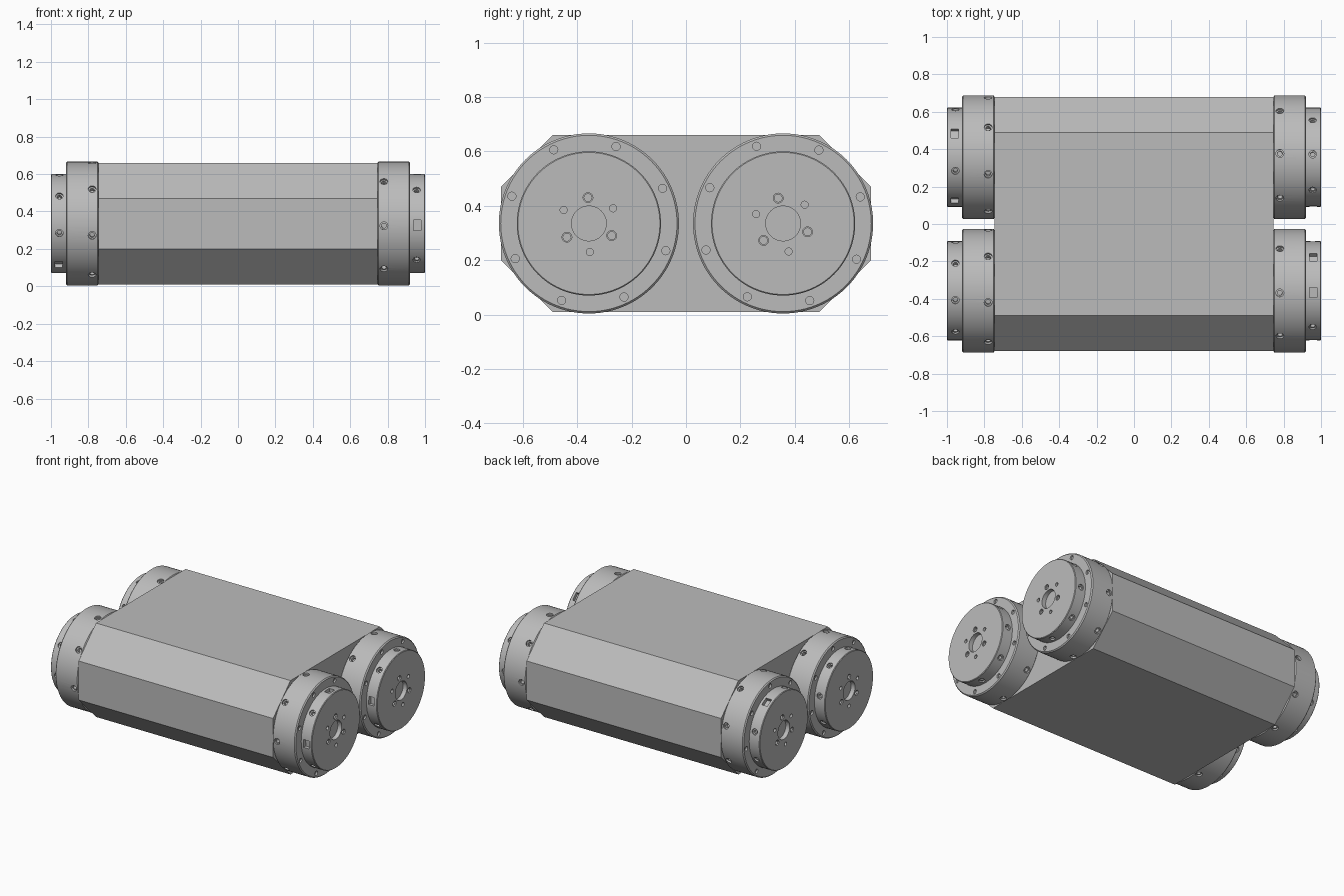
import bpy, bmesh
from math import sin, cos, pi, radians
from mathutils import Matrix, Vector

cube = bpy.data.objects.get("Cube")
if cube:
    bpy.data.objects.remove(cube)

grey = bpy.data.materials.new("machined_grey")
grey.use_nodes = True
COLOUR = (0.5, 0.5, 0.5, 1)
grey.diffuse_color = COLOUR
grey.node_tree.nodes["Principled BSDF"].inputs["Base Color"].default_value = COLOUR

MID_Z, HUB_Y = 0.335, 0.357
BODY_X, RING_X, HUB_X = 0.745, 0.92, 1.0
RING_R, HUB_R = 0.331, 0.265


def frame(origin, axis):
    """Matrix whose local z runs along axis, starting at origin."""
    axis = Vector(axis)
    side = Vector((1, 0, 0)) if abs(axis.x) < 0.5 else Vector((0, 1, 0))
    across = axis.cross(side)
    m = Matrix((across.cross(axis), across, axis)).transposed()
    if m.determinant() < 0:
        m.col[0] = -m.col[0]
    return Matrix.Translation(origin) @ m.to_4x4()


def lathe(bm, profile, matrix, sides):
    """Closed solid of revolution from (radius, height) points."""
    rings = []
    for r, h in profile:
        rings.append([bm.verts.new(matrix @ Vector((r * cos(2 * pi * i / sides),
                      r * sin(2 * pi * i / sides), h))) for i in range(sides)])
    faces = [bm.faces.new(rings[0]), bm.faces.new(rings[-1])]
    for a, b in zip(rings, rings[1:]):
        for i in range(sides):
            j = (i + 1) % sides
            faces.append(bm.faces.new((a[i], a[j], b[j], b[i])))
    bmesh.ops.recalc_face_normals(bm, faces=faces)


def make(name, bm):
    mesh = bpy.data.meshes.new(name)
    bm.to_mesh(mesh)
    bm.free()
    mesh.materials.append(grey)
    obj = bpy.data.objects.new(name, mesh)
    bpy.context.collection.objects.link(obj)
    return obj


def select(obj):
    bpy.ops.object.select_all(action='DESELECT')
    obj.select_set(True)
    bpy.context.view_layer.objects.active = obj


def carve(obj, bm):
    """Cut the solids in bm out of obj."""
    cutter = make("cutter", bm)
    cutter.hide_render = True
    select(obj)
    mod = obj.modifiers.new("holes", 'BOOLEAN')
    mod.object, mod.solver = cutter, 'EXACT'
    bpy.ops.object.modifier_apply(modifier=mod.name)
    bpy.data.objects.remove(cutter)
    bpy.ops.object.shade_smooth_by_angle(angle=radians(25))


def hole(bm, origin, outward, r, depth, bore=0, bore_depth=0):
    """Round pocket, optionally with a narrower bore at its bottom."""
    profile = [(r, 0.02), (r, -depth)]
    if bore:
        profile += [(bore, -depth), (bore, -bore_depth)]
    lathe(bm, profile, frame(origin, outward), 20)


# Body: flat-sided casing
bm = bmesh.new()
outline = []
for y, z in ((0.49, 0.325), (0.68, 0.135)):
    outline.append((y, z))
outline += [(y, -z) for y, z in reversed(outline)]
outline += [(-y, -z) for y, z in outline]
face = bm.faces.new([bm.verts.new((-BODY_X, y, MID_Z + z)) for y, z in outline])
ext = bmesh.ops.extrude_face_region(bm, geom=[face])
bmesh.ops.translate(bm, vec=(2 * BODY_X, 0, 0),
                    verts=[v for v in ext["geom"] if isinstance(v, bmesh.types.BMVert)])
bmesh.ops.recalc_face_normals(bm, faces=bm.faces)
make("body", bm)


def end_unit(name, sx, sy, rim, side, pins, slots):
    """Mounting ring and hub at one corner, with all their holes."""
    centre = Vector((0, sy * HUB_Y, MID_Z))
    axis = Vector((sx, 0, 0))
    turned = frame(centre, axis)

    def radial(deg):
        return Vector((0, cos(radians(deg)), sin(radians(deg))))

    def at(x, deg, r):
        return centre + axis * x + radial(deg) * r

    # Ring
    bm = bmesh.new()
    lathe(bm, [(RING_R - 0.008, BODY_X), (RING_R, BODY_X + 0.006),
               (RING_R, RING_X - 0.007), (RING_R - 0.007, RING_X)], turned, 96)
    ring = make(name + "_ring", bm)
    bm = bmesh.new()
    for k in range(8):
        hole(bm, at(RING_X, rim + 45 * k, 0.3), axis, 0.015, 0.012)
        a = side + 45 * k
        hole(bm, at(0.78, a, RING_R), radial(a), 0.021, 0.012, 0.013, 0.035)
    carve(ring, bm)

    # Hub
    bm = bmesh.new()
    lathe(bm, [(HUB_R, RING_X - 0.01), (HUB_R, HUB_X - 0.004),
               (HUB_R - 0.004, HUB_X)], turned, 96)
    hub = make(name + "_hub", bm)
    bm = bmesh.new()
    lathe(bm, [(0.064, HUB_X - 0.03), (0.064, HUB_X + 0.02)], turned, 48)
    for k in range(3):
        hole(bm, at(HUB_X, pins + 120 * k, 0.095), axis, 0.018, 0.008, 0.014, 0.03)
        hole(bm, at(HUB_X, pins + 60 + 120 * k, 0.105), axis, 0.013, 0.02)
    for k in range(8):
        a = side + 45 * k
        if k in slots:
            box = frame(at(0.958, a, HUB_R), radial(a)) @ Matrix.Diagonal((0.042, 0.056, 0.05, 1))
            bmesh.ops.create_cube(bm, size=1, matrix=box)
        else:
            hole(bm, at(0.955, a, HUB_R), radial(a), 0.02, 0.01, 0.012, 0.03)
    carve(hub, bm)


end_unit("left_back", 1, 1, 19, 41.5, 101, (3,))
end_unit("left_front", 1, -1, 25.5, 47, 92, (0, 1, 3))
end_unit("right_back", -1, 1, 38, 16, 80, (1, 3))
end_unit("right_front", -1, -1, 33, 11, 90, (5,))
